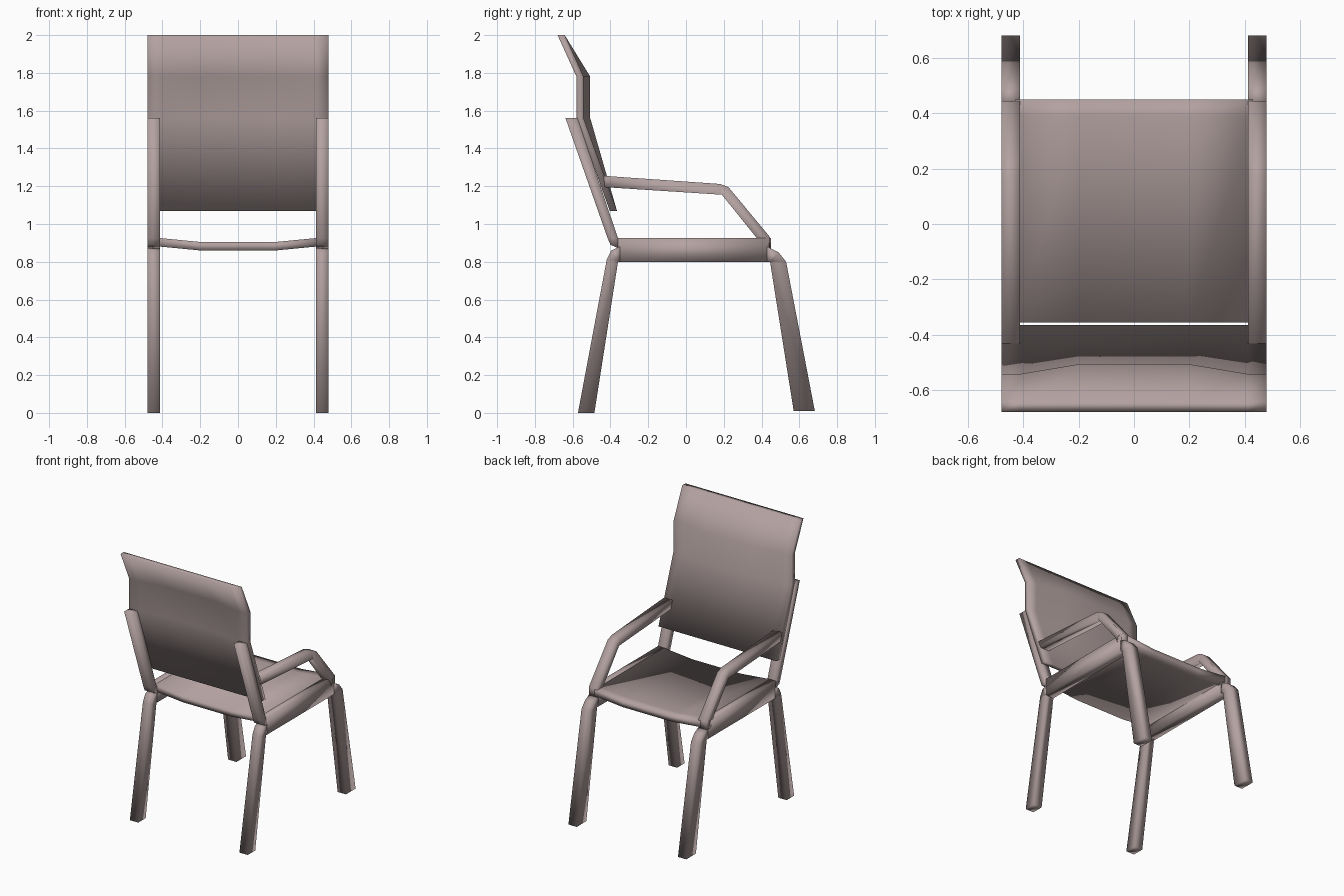
import bpy, bmesh
from mathutils import Vector

if "Cube" in bpy.data.objects:
    bpy.data.objects.remove(bpy.data.objects["Cube"], do_unlink=True)

mat = bpy.data.materials.new("warm_grey")
mat.use_nodes = True
colour = (0.45, 0.36, 0.355, 1)
mat.diffuse_color = colour
mat.node_tree.nodes["Principled BSDF"].inputs["Base Color"].default_value = colour

INNER, OUTER = 0.412, 0.48


def finish(name, bm):
    bmesh.ops.recalc_face_normals(bm, faces=bm.faces[:])
    for face in bm.faces:
        face.smooth = True
    mesh = bpy.data.meshes.new(name)
    bm.to_mesh(mesh)
    bm.free()
    mesh.materials.append(mat)
    obj = bpy.data.objects.new(name, mesh)
    bpy.context.collection.objects.link(obj)
    return obj


def bar(name, sections):
    """Soft-shaded square bar through edge pairs (y, z, y, z), mirrored to both sides."""
    bm = bmesh.new()
    rings = []
    for y1, z1, y2, z2 in sections:
        corners = [(INNER, y1, z1), (OUTER, y1, z1), (OUTER, y2, z2), (INNER, y2, z2)]
        rings.append([bm.verts.new(c) for c in corners])
    for r, s in zip(rings, rings[1:]):
        for i in range(4):
            j = (i + 1) % 4
            bm.faces.new((r[i], r[j], s[j], s[i]))
    bm.faces.new(rings[0])
    bm.faces.new(rings[-1])
    finish(name, bm).modifiers.new("both_sides", 'MIRROR')


def panel(name, xs, rows, offset, bow_axis):
    """Sheet with thickness; rows are (y, z, bow), bow moves the middle columns."""
    bm = bmesh.new()
    layers = []
    for shift in (Vector((0, 0, 0)), Vector(offset)):
        grid = []
        for y, z, bow in rows:
            line = []
            for x in xs:
                mid = bow if abs(x) < 0.3 else 0
                line.append(bm.verts.new(Vector((x, y, z)) + shift + Vector(bow_axis) * mid))
            grid.append(line)
        layers.append(grid)
    n, m = len(rows), len(xs)
    for g in layers:
        for i in range(n - 1):
            for j in range(m - 1):
                bm.faces.new((g[i][j], g[i][j + 1], g[i + 1][j + 1], g[i + 1][j]))
    # Close the rim
    rim = [(0, j) for j in range(m)] + [(i, m - 1) for i in range(1, n)]
    rim += [(n - 1, j) for j in range(m - 2, -1, -1)] + [(i, 0) for i in range(n - 2, 0, -1)]
    front, back = layers
    for (i, j), (k, l) in zip(rim, rim[1:] + rim[:1]):
        bm.faces.new((front[i][j], front[k][l], back[k][l], back[i][j]))
    finish(name, bm)


# Frame
bar("rear_legs", [(-.572, 0, -.485, 0), (-.42, .81, -.36, .80),
                  (-.395, .86, -.355, .80), (-.35, .88, -.35, .80)])
bar("front_legs", [(.682, .01, .57, .01), (.53, .80, .445, .80),
                   (.49, .85, .44, .80), (.43, .88, .43, .80)])
bar("side_rails", [(-.36, .925, -.36, .80), (.44, .925, .44, .80)])
bar("back_posts", [(-.638, 1.56, -.575, 1.56), (-.415, .925, -.36, .925),
                   (-.40, .89, -.355, .87)])
bar("armrests", [(-.435, 1.255, -.43, 1.195), (.18, 1.212, .19, 1.155),
                 (.225, 1.195, .19, 1.155), (.445, .93, .375, .925),
                 (.445, .87, .40, .87)])

# Sling seat with a dipped middle
panel("seat", (-.43, -.2, .2, .43),
      [(-.356, .927, -.022), (.39, .927, -.022), (.45, .927, -.022)],
      (0, 0, -.045), (0, 0, 1))

# Backrest with its middle bowed forward
panel("backrest", (-.48, -.41, -.2, .2, .41, .48),
      [(-.68, 2, 0), (-.58, 1.78, .035), (-.58, 1.56, .035), (-.403, 1.068, 0)],
      (0, .038, 0), (0, 1, 0))
